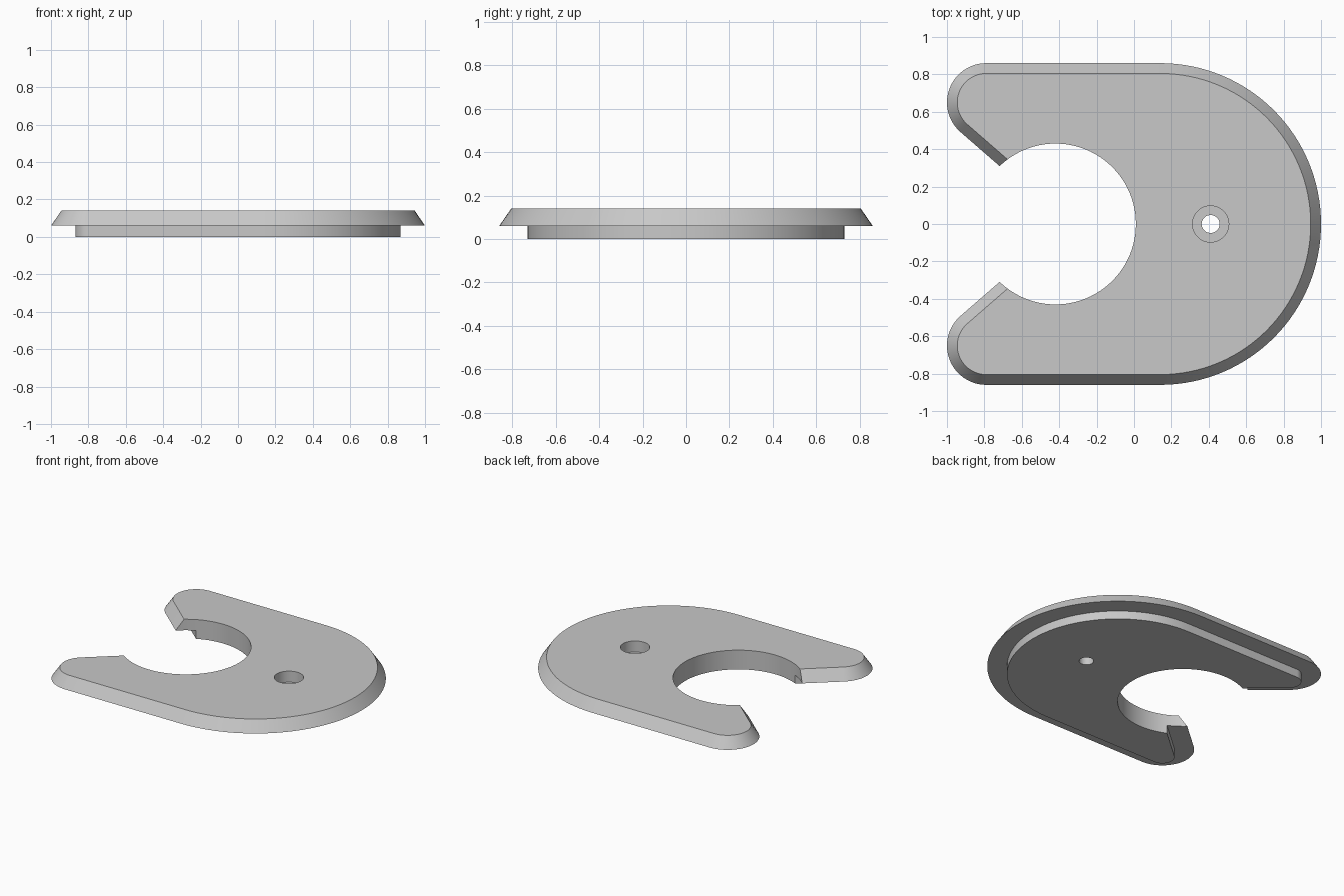
import bpy
import bmesh
from math import sin, cos, pi, radians
from mathutils import Vector

if "Cube" in bpy.data.objects:
    bpy.data.objects.remove(bpy.data.objects["Cube"])

grey = bpy.data.materials.new("light_grey")
grey.use_nodes = True
colour = (0.58, 0.58, 0.58, 1)
grey.diffuse_color = colour
grey.node_tree.nodes["Principled BSDF"].inputs["Base Color"].default_value = colour


def arc(cx, cy, r, start, end, steps):
    """Points on an arc, angles in degrees."""
    angles = [radians(start + (end - start) * i / steps) for i in range(steps + 1)]
    return [Vector((cx + r * cos(a), cy + r * sin(a))) for a in angles]


def outline(inset):
    """Horseshoe outline; the jaw ends run on into the round opening."""
    jaw = radians(-41)
    half = arc(0.14, 0, 0.86 - inset, 0, 90, 32)
    half += arc(-0.79, 0.65, 0.21 - inset, 90, 229, 24)
    half.append(half[-1] + 0.5 * Vector((cos(jaw), sin(jaw))))
    mirrored = [Vector((p.x, -p.y)) for p in reversed(half[1:])]
    return half + mirrored


def cutter(name, x, r, z0, z1, sides):
    bpy.ops.mesh.primitive_cylinder_add(vertices=sides, radius=r, depth=z1 - z0,
                                        location=(x, 0, (z0 + z1) / 2))
    obj = bpy.context.object
    obj.name = name
    obj.hide_render = True
    return obj


# Stepped plate: narrow foot below, wider rim with sloping sides above
bm = bmesh.new()
rings = []
for inset, z in [(0.13, 0), (0.13, 0.06), (0, 0.06), (0.055, 0.14)]:
    rings.append([bm.verts.new((p.x, p.y, z)) for p in outline(inset)])
for low, high in zip(rings, rings[1:]):
    for i in range(len(low)):
        j = (i + 1) % len(low)
        bm.faces.new((low[i], low[j], high[j], high[i]))
bm.faces.new(rings[0][::-1])
bm.faces.new(rings[-1])
bmesh.ops.recalc_face_normals(bm, faces=bm.faces)
mesh = bpy.data.meshes.new("horseshoe_plate")
bm.to_mesh(mesh)
bm.free()
mesh.materials.append(grey)
plate = bpy.data.objects.new("horseshoe_plate", mesh)
bpy.context.collection.objects.link(plate)

# Round opening, counterbore and through hole
cutters = [
    cutter("opening_cutter", -0.42, 0.43, -0.1, 0.3, 96),
    cutter("counterbore_cutter", 0.41, 0.097, 0.06, 0.3, 48),
    cutter("screw_hole_cutter", 0.41, 0.048, -0.1, 0.3, 32),
]
bpy.ops.object.select_all(action='DESELECT')
plate.select_set(True)
bpy.context.view_layer.objects.active = plate
for tool in cutters:
    mod = plate.modifiers.new(tool.name, 'BOOLEAN')
    mod.operation = 'DIFFERENCE'
    mod.solver = 'EXACT'
    mod.object = tool
    bpy.ops.object.modifier_apply(modifier=mod.name)
    bpy.data.objects.remove(tool)

bpy.ops.object.shade_smooth_by_angle(angle=radians(30))
